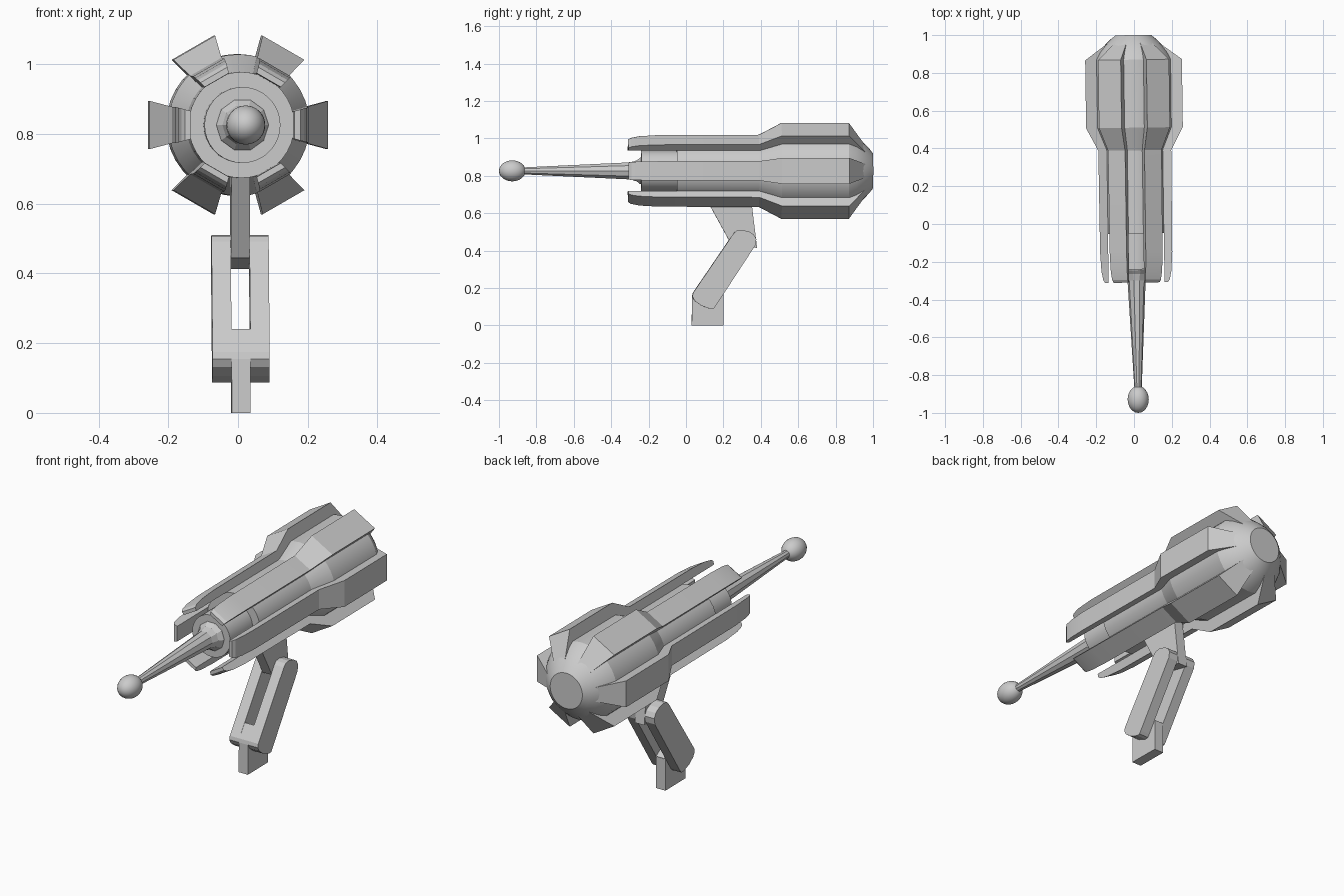
import bpy, bmesh, math
from mathutils import Matrix, Vector

if "Cube" in bpy.data.objects:
    bpy.data.objects.remove(bpy.data.objects["Cube"])

AXIS_Z = 0.826   # height of the barrel axis
PLACE = Matrix.Translation((0.0095, 0, 0)) @ Matrix.Rotation(0.0137, 4, 'Z')  # slight yaw


def finish(name, bm, smooth_angle=None):
    bmesh.ops.remove_doubles(bm, verts=bm.verts, dist=1e-5)
    bmesh.ops.recalc_face_normals(bm, faces=bm.faces)
    me = bpy.data.meshes.new(name)
    bm.to_mesh(me)
    bm.free()
    ob = bpy.data.objects.new(name, me)
    bpy.context.collection.objects.link(ob)
    ob.matrix_world = PLACE
    if smooth_angle:
        bpy.ops.object.select_all(action='DESELECT')
        ob.select_set(True)
        bpy.context.view_layer.objects.active = ob
        bpy.ops.object.shade_smooth_by_angle(angle=math.radians(smooth_angle))
    return ob


def loft(bm, rings):
    """Skin closed rings of points and cap both ends."""
    rows = [[bm.verts.new(p) for p in ring] for ring in rings]
    n = len(rows[0])
    for a, b in zip(rows, rows[1:]):
        for i in range(n):
            j = (i + 1) % n
            bm.faces.new((a[i], a[j], b[j], b[i]))
    bm.faces.new(rows[0])
    bm.faces.new(rows[-1])


def lathe(name, profile, sides, smooth_angle=None):
    """Revolve (y, radius) points about the barrel axis."""
    bm = bmesh.new()
    ang = [2 * math.pi * i / sides for i in range(sides)]
    loft(bm, [[(r * math.cos(a), y, AXIS_Z + r * math.sin(a)) for a in ang]
              for y, r in profile])
    return finish(name, bm, smooth_angle)


def slab(name, outline, x0, x1):
    """Extrude a (y, z) side outline from x0 to x1."""
    bm = bmesh.new()
    loft(bm, [[(x, y, z) for y, z in outline] for x in (x0, x1)])
    return finish(name, bm)


# Barrel core with flared rear and domed end
lathe("body", [(-0.05, 0.152), (0.39, 0.153), (0.51, 0.203), (0.87, 0.204),
               (0.91, 0.183), (0.95, 0.15), (0.98, 0.119), (1.0, 0.093)], 36, 22)

# Muzzle collar
lathe("collar", [(-0.24, 0.109), (0.0, 0.109)], 36, 30)

# Faceted needle with flared root, and tip ball
lathe("needle", [(-0.90, 0.018), (-0.30, 0.048), (-0.265, 0.058),
                 (-0.245, 0.074), (-0.23, 0.078)], 10)
bm = bmesh.new()
bmesh.ops.create_uvsphere(bm, u_segments=24, v_segments=16, radius=1.0,
                          matrix=Matrix.Translation((0, -0.929, AXIS_Z)) @
                          Matrix.Diagonal((0.056, 0.071, 0.056, 1)))
finish("tip_ball", bm, 40)

# Six wedge plates around the barrel: (y, outer radius, inner radius)
PLATE = [(-0.31, 0.166, 0.149), (-0.295, 0.176, 0.148), (-0.25, 0.185, 0.148),
         (-0.15, 0.191, 0.148), (0.39, 0.193, 0.148), (0.51, 0.256, 0.18),
         (0.87, 0.256, 0.18), (0.97, 0.12, 0.10)]
for k in range(6):
    bm = bmesh.new()
    loft(bm, [[(ro, y, -ro * 0.27), (ro, y, ro * 0.27),
               (ri, y, ri * 0.27), (ri, y, -ri * 0.27)] for y, ro, ri in PLATE])
    bm.transform(Matrix.Translation((0, 0, AXIS_Z)) @
                 Matrix.Rotation(math.radians(60 * k), 4, 'Y'))
    finish(f"plate_{k + 1}", bm, 20)

# Hanger under the barrel
slab("hanger", [(0.095, 0.70), (0.345, 0.70), (0.38, 0.413), (0.235, 0.445)], -0.027, 0.027)

# Rounded slanted arms, one each side, joined by a web at the bottom
ARM = [(0.037, 0.174), (0.254, 0.492), (0.27, 0.507), (0.295, 0.511), (0.335, 0.502),
       (0.362, 0.485), (0.375, 0.46), (0.37, 0.428), (0.158, 0.104), (0.147, 0.09),
       (0.13, 0.087), (0.08, 0.106), (0.045, 0.132), (0.033, 0.155)]
for side, s in (("left", -1), ("right", 1)):
    slab(f"arm_{side}", ARM, s * 0.027, s * 0.082)
slab("arm_web", [(0.033, 0.155), (0.037, 0.174), (0.083, 0.24), (0.2, 0.167),
                 (0.158, 0.104)], -0.027, 0.027)

# Foot
slab("foot", [(0.03, 0), (0.2, 0), (0.2, 0.165), (0.033, 0.155)], -0.027, 0.027)
